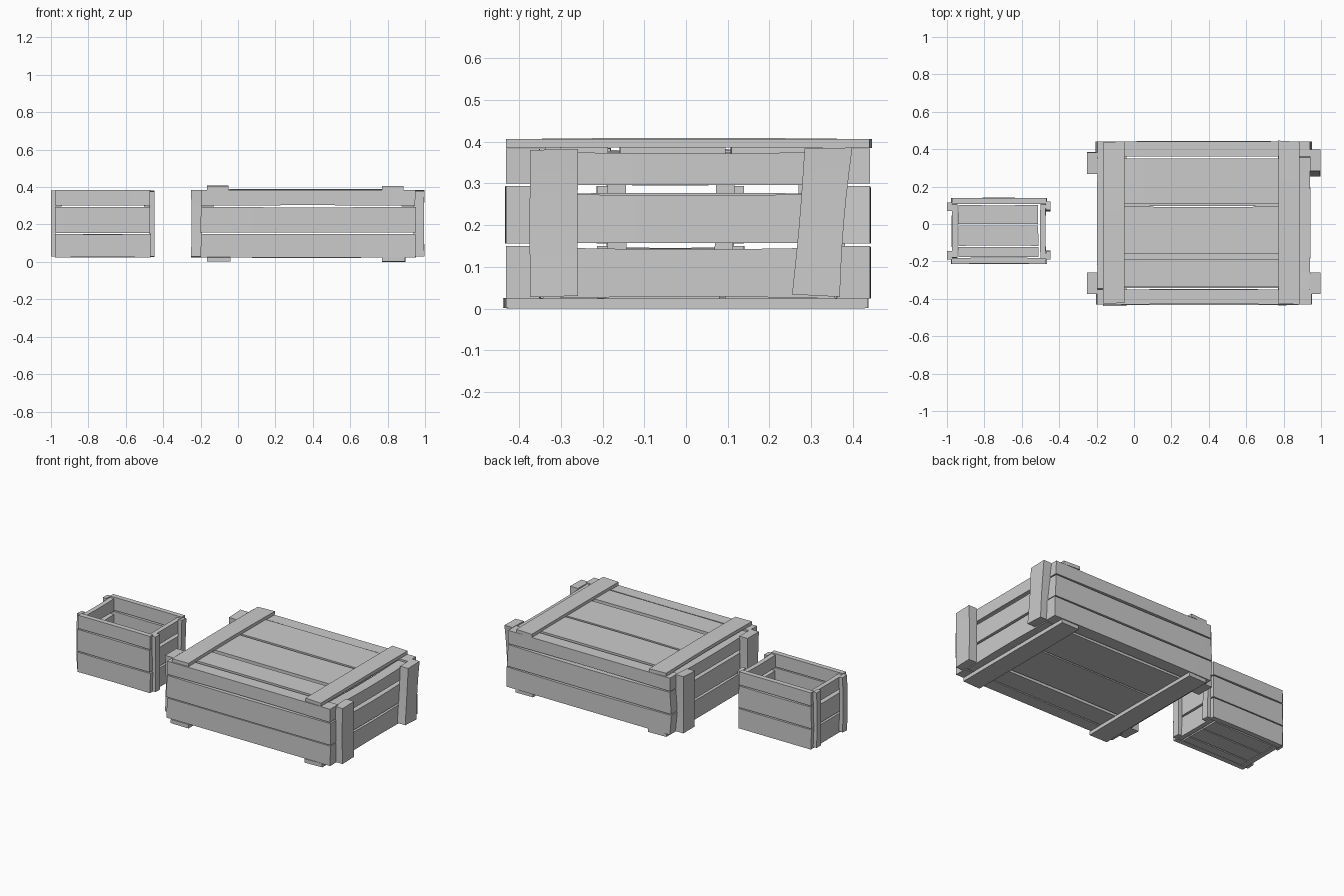
import bpy, bmesh, math, random
from mathutils import Vector

if "Cube" in bpy.data.objects:
    bpy.data.objects.remove(bpy.data.objects["Cube"])

random.seed(4)


def plank(name, lo, hi, axis, bow=0.004, lean=0.0, lean_axis=0):
    """Roughly sawn board: a box cut along its length, then slightly bowed and skewed."""
    lo, hi = Vector(lo), Vector(hi)
    mid, half = (lo + hi) / 2, (hi - lo) / 2
    bm = bmesh.new()
    bmesh.ops.create_cube(bm, size=2)
    along = [e for e in bm.edges
             if abs(e.verts[0].co[axis] - e.verts[1].co[axis]) > 1]
    bmesh.ops.subdivide_edges(bm, edges=along, cuts=5, use_grid_fill=True)
    others = [i for i in range(3) if i != axis]
    wide = max(others, key=lambda i: half[i])
    thin = min(others, key=lambda i: half[i])
    edge_bow = {s: random.uniform(-bow, bow * 0.3) for s in (-1, 1)}
    face_bow = random.uniform(-bow, bow) * 0.6
    end_cut = {(a, b): random.uniform(-bow, bow) for a in (-1, 1) for b in (-1, 1)}
    for v in bm.verts:
        t = v.co[axis]
        side = 1 if v.co[wide] > 0 else -1
        end = 1 if t > 0 else -1
        p = Vector([mid[i] + v.co[i] * half[i] for i in range(3)])
        p[wide] += side * edge_bow[side] * math.cos(t * math.pi / 2)
        p[thin] += face_bow * (1 - t * t)
        p[axis] += end_cut[(end, side)] * abs(t)
        p[lean_axis] += lean * t
        v.co = p
    mesh = bpy.data.meshes.new(name)
    bm.to_mesh(mesh)
    bm.free()
    ob = bpy.data.objects.new(name, mesh)
    bpy.context.collection.objects.link(ob)
    return ob


def crate(prefix, cx, cy, hx, hy, bow, cleat_lean):
    """Open crate; hx and hy are half sizes including the end cleats."""
    def P(x, y, z):
        return (cx + x * hx, cy + y * hy, z)

    def board(name, a, b, axis, **kw):
        x, y = sorted((a[0], b[0])), sorted((a[1], b[1]))
        return plank(f"{prefix}_{name}", P(x[0], y[0], a[2]), P(x[1], y[1], b[2]),
                     axis, bow=bow, **kw)

    # long side walls
    for side, s in (("front", -1), ("back", 1)):
        for i, (z0, z1) in enumerate(((.024, .150), (.156, .294), (.300, .384))):
            board(f"{side}_plank_{i}", (-.915, s * .81, z0), (.915, s * .99, z1), 0)
    # end walls with their upright cleats
    for side, s in (("left", -1), ("right", 1)):
        for i, (z0, z1) in enumerate(((.024, .147), (.157, .276), (.296, .376))):
            board(f"{side}_plank_{i}", (s * .80, -.80, z0), (s * .905, .80, z1), 1)
        for t in (-1, 1):
            lean = cleat_lean if s == t == 1 else random.uniform(-.1, .1) * cleat_lean
            board(f"{side}_cleat", (s * .905, t * .60, .030), (s * .995, t * .86, .380),
                  2, lean=lean, lean_axis=1)
    # floor
    for i, (y0, y1) in enumerate(((-.79, -.49), (-.45, .17), (.20, .78))):
        board(f"floor_plank_{i}", (-.785, y0, .024), (.765, y1, .048), 0)
    return board


crate("small_crate", -.7225, -.037, .2775, .178, .003, .004)
big = crate("large_crate", .373, .005, .627, .44, .006, .015)

# lid boards of the large crate
for i, (y0, y1) in enumerate(((-.775, -.435), (-.37, .205), (.235, .785))):
    big(f"lid_plank_{i}", (-.80, y0, .366), (.80, y1, .388), 0)
# cross battens above the lid and under the floor
for x0, x1 in ((-.86, -.675), (.635, .815)):
    big("lid_batten", (x0, -.985, .385), (x1, .99, .406), 1)
for x0, x1 in ((-.86, -.66), (.635, .83)):
    big("floor_batten", (x0, -1, .001), (x1, .98, .025), 1)

# keep the model standing on the ground
low = min((v.co.z for o in bpy.data.objects for v in o.data.vertices))
for o in bpy.data.objects:
    for v in o.data.vertices:
        v.co.z -= low
    o.select_set(True)
    bpy.context.view_layer.objects.active = o
bpy.ops.object.shade_smooth_by_angle(angle=math.radians(30))
